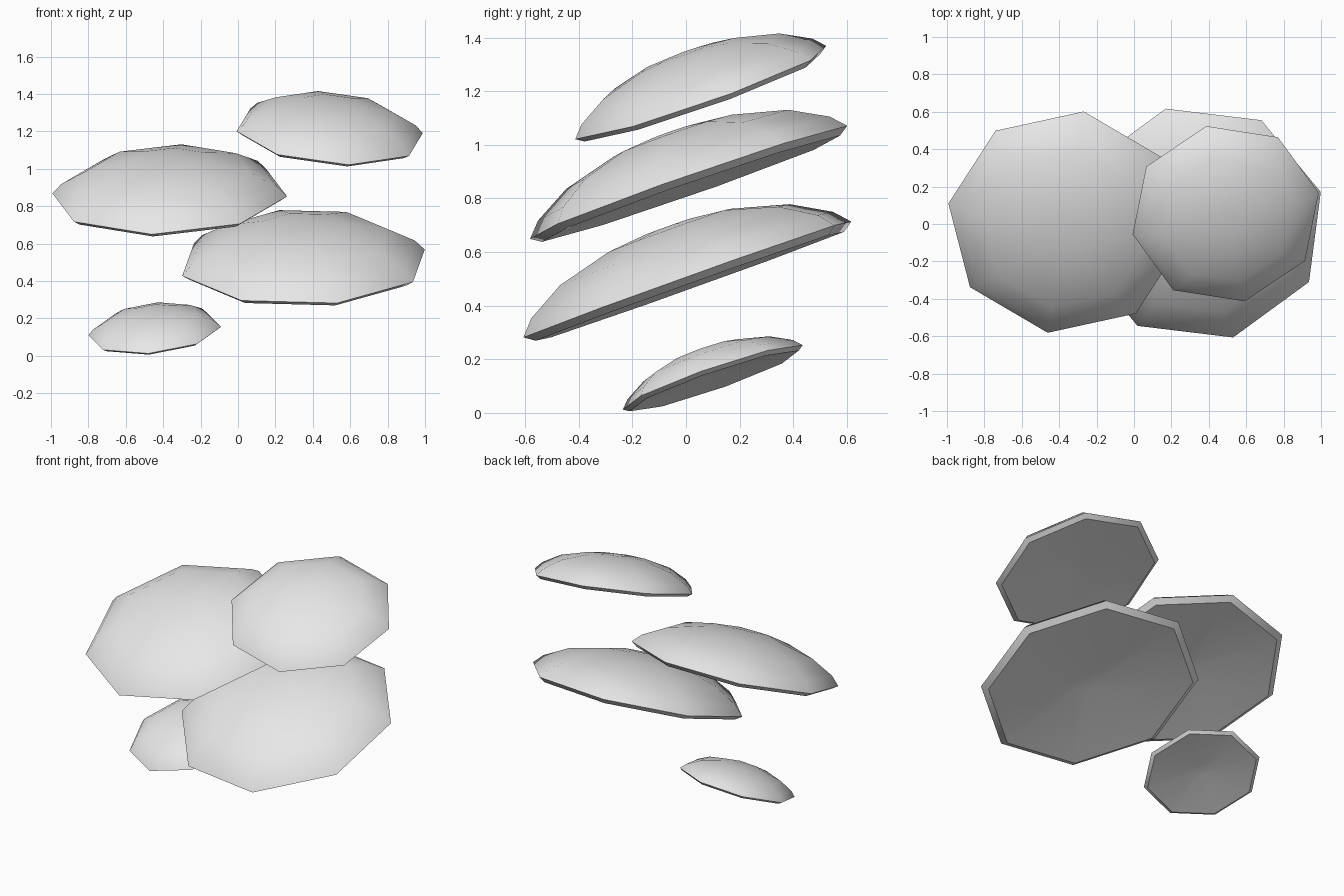
import bpy
import bmesh
from math import cos, sin, pi, radians
from mathutils import Vector, Matrix

cube = bpy.data.objects.get("Cube")
if cube:
    bpy.data.objects.remove(cube)

SIDES = 8
# Cap profile as (radius, height), from the crown over the rim to the underside
PROFILE = [(0.14, 0.312), (0.37, 0.29), (0.70, 0.205), (0.92, 0.085),
           (1.0, 0.0), (0.94, -0.04), (0.14, 0.04)]

mat = bpy.data.materials.new("pale grey")
mat.use_nodes = True
grey = (0.8, 0.8, 0.8, 1)
mat.diffuse_color = grey
mat.node_tree.nodes["Principled BSDF"].inputs["Base Color"].default_value = grey


def cap(name, centre, front, side):
    """Octagonal domed cap; front and side point from the centre to two rim corners."""
    front, side = Vector(front), Vector(side)
    size = (front.length + side.length) / 2
    x = side.normalized()
    z = front.cross(side).normalized()
    if z.z < 0:
        z = -z
    y = z.cross(x)
    frame = Matrix((x, y, z)).transposed().to_4x4()
    place = Matrix.Translation(centre) @ frame @ Matrix.Scale(size, 4)

    bm = bmesh.new()
    rings = [[bm.verts.new((r * cos(2 * pi * i / SIDES), r * sin(2 * pi * i / SIDES), h))
              for i in range(SIDES)] for r, h in PROFILE]
    for a, b in zip(rings, rings[1:]):
        for i in range(SIDES):
            j = (i + 1) % SIDES
            bm.faces.new((a[i], b[i], b[j], a[j]))
    bm.faces.new(rings[0])
    bm.faces.new(rings[-1][::-1])
    bm.transform(place)
    bmesh.ops.recalc_face_normals(bm, faces=bm.faces)
    mesh = bpy.data.meshes.new(name)
    bm.to_mesh(mesh)
    bm.free()
    mesh.materials.append(mat)
    obj = bpy.data.objects.new(name, mesh)
    bpy.context.collection.objects.link(obj)

    # Smooth dome with a crisp rim
    bpy.ops.object.select_all(action='DESELECT')
    obj.select_set(True)
    bpy.context.view_layer.objects.active = obj
    bpy.ops.object.shade_smooth_by_angle(angle=radians(36))


# Four shelf caps, all tipped towards the front
cap("top_cap", (0.49, 0.055, 1.195), (0.105, -0.47, -0.175), (-0.495, -0.11, 0.005))
cap("upper_cap", (-0.365, 0.01, 0.86), (-0.09, -0.59, -0.21), (-0.63, 0.10, 0.008))
cap("lower_cap", (0.35, 0.005, 0.4975), (0.18, -0.615, -0.217), (0.645, 0.165, 0.07))
cap("bottom_cap", (-0.445, 0.1, 0.1325), (-0.035, -0.335, -0.12), (0.355, -0.045, 0.0225))
